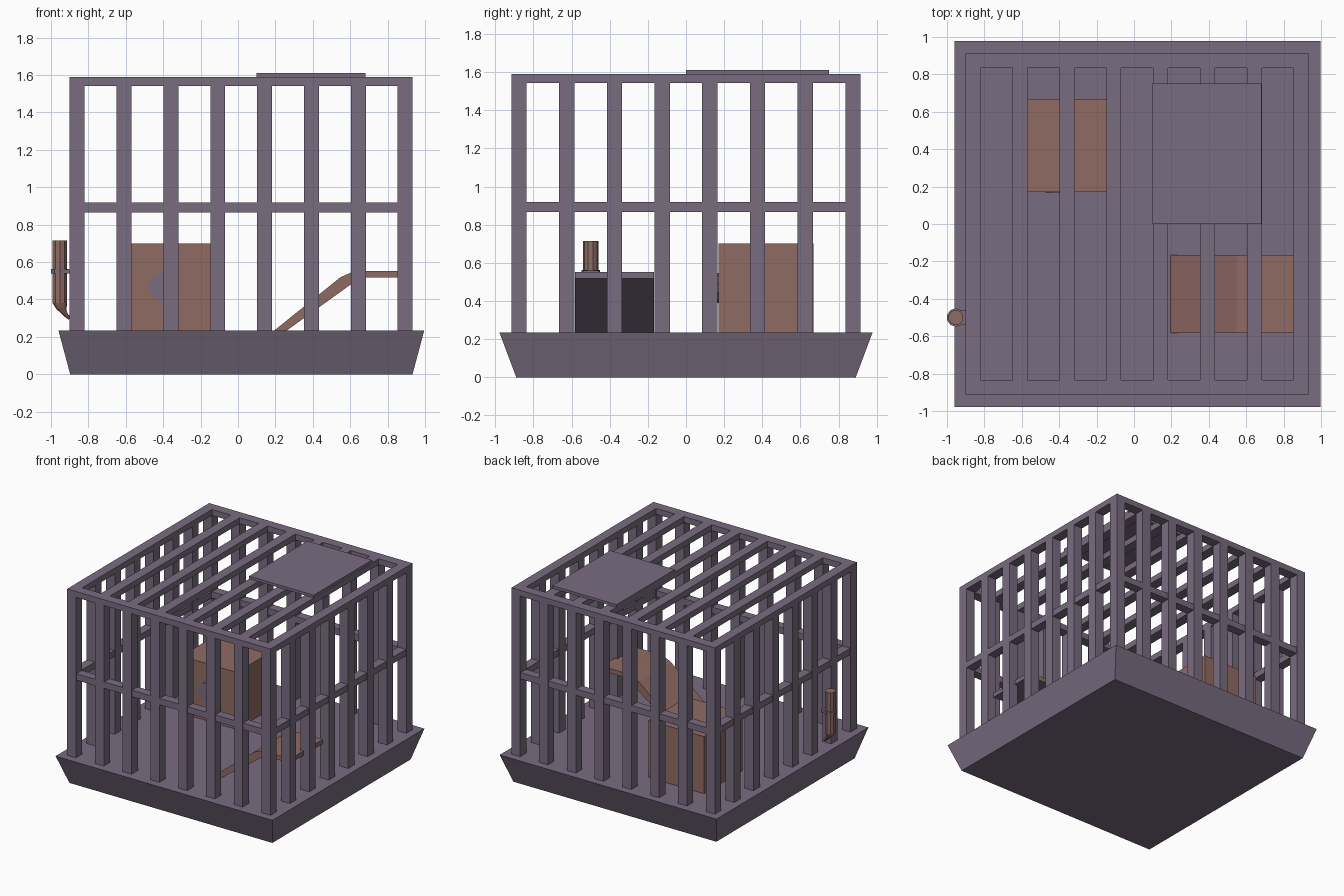
import bpy, bmesh, math
from mathutils import Vector

if "Cube" in bpy.data.objects:
    bpy.data.objects.remove(bpy.data.objects["Cube"])


def material(name, rgb):
    m = bpy.data.materials.new(name)
    m.diffuse_color = (*rgb, 1)
    m.use_nodes = True
    m.node_tree.nodes["Principled BSDF"].inputs["Base Color"].default_value = m.diffuse_color
    return m


PURPLE = material("dusty_purple", (0.19, 0.15, 0.215))
BROWN = material("rose_brown", (0.28, 0.145, 0.125))


def finish(name, bm, *mats):
    bmesh.ops.recalc_face_normals(bm, faces=bm.faces)
    me = bpy.data.meshes.new(name)
    bm.to_mesh(me)
    bm.free()
    for m in mats:
        me.materials.append(m)
    ob = bpy.data.objects.new(name, me)
    bpy.context.collection.objects.link(ob)
    return ob


def add_box(bm, x0, x1, y0, y1, z0, z1):
    vs = bmesh.ops.create_cube(bm, size=1)["verts"]
    for v in vs:
        v.co = Vector(((x0 + x1) / 2 + v.co.x * (x1 - x0),
                       (y0 + y1) / 2 + v.co.y * (y1 - y0),
                       (z0 + z1) / 2 + v.co.z * (z1 - z0)))
    return vs


def box(name, mat, *dims):
    bm = bmesh.new()
    add_box(bm, *dims)
    return finish(name, bm, mat)


def tube(name, mat, rings, sides):
    """Skin a closed tube through (centre, radius, tilt about y) rings."""
    bm = bmesh.new()
    loops = []
    for c, r, tilt in rings:
        loop = []
        for i in range(sides):
            a = 2 * math.pi * (i + 0.5) / sides
            u = r * math.cos(a)
            loop.append(bm.verts.new((c[0] + u * math.cos(tilt), c[1] + r * math.sin(a),
                                      c[2] + u * math.sin(tilt))))
        loops.append(loop)
    for a, b in zip(loops, loops[1:]):
        for i in range(sides):
            j = (i + 1) % sides
            bm.faces.new((a[i], a[j], b[j], b[i]))
    bm.faces.new(loops[0])
    bm.faces.new(loops[-1])
    return finish(name, bm, mat)


# Flared tray
FLOOR = 0.235
bm = bmesh.new()
for v in add_box(bm, -0.96, 0.996, -0.978, 0.978, 0, FLOOR):
    if v.co.z < 0.1:
        v.co.x = -0.897 if v.co.x < 0 else 0.933
        v.co.y = math.copysign(0.89, v.co.y)
finish("tray", bm, PURPLE)

# Cage bars: eight per side, corners shared
W, TOP, RAIL = 0.08, 1.59, 1.542
X0, X1, Y0, Y1 = -0.90, 0.934, -0.915, 0.915
xs = [X0 + i * (X1 - X0 - W) / 7 for i in range(8)]
ys = [Y0 + i * (Y1 - Y0 - W) / 7 for i in range(8)]
bm = bmesh.new()
for x in xs:
    for y in (ys[0], ys[-1]):
        add_box(bm, x, x + W, y, y + W, FLOOR, RAIL)
for y in ys[1:-1]:
    for x in (xs[0], xs[-1]):
        add_box(bm, x, x + W, y, y + W, FLOOR, RAIL)
finish("cage_bars", bm, PURPLE)

# Middle rails
bm = bmesh.new()
E = 0.004
for y in (ys[0], ys[-1]):
    add_box(bm, X0 + E, X1 - E, y + E, y + W - E, 0.866, 0.918)
for x in (xs[0], xs[-1]):
    add_box(bm, x + E, x + W - E, Y0 + W, Y1 - W, 0.866, 0.918)
finish("middle_rails", bm, PURPLE)

# Roof grid
bm = bmesh.new()
for x in xs:
    add_box(bm, x, x + W, Y0 + W, Y1 - W, RAIL, TOP)
for y in (ys[0], ys[-1]):
    add_box(bm, X0, X1, y, y + W, RAIL, TOP)
finish("roof_grid", bm, PURPLE)

# Roof hatch
box("roof_hatch", PURPLE, 0.10, 0.682, 0.0, 0.75, TOP, 1.612)

# Nest house with round doorway plate
box("nest_house", BROWN, -0.63, -0.13, 0.17, 0.668, FLOOR, 0.70)
bm = bmesh.new()
res = bmesh.ops.create_cone(bm, segments=10, cap_ends=True, radius1=0.078, radius2=0.078, depth=0.006)
for v in res["verts"]:
    v.co = Vector((-0.40 + v.co.x, 0.168 + v.co.z, 0.468 + v.co.y))
finish("house_doorway", bm, PURPLE)

# Ramp rising to a platform, underside and ends purple
profile = [(0.195, FLOOR), (0.548, 0.519), (0.61, 0.546), (0.66, 0.553), (0.88, 0.553),
           (0.88, 0.517), (0.655, 0.517), (0.60, 0.478), (0.262, FLOOR)]
bm = bmesh.new()
face = bm.faces.new([bm.verts.new((x, -0.583, z)) for x, z in profile])
ext = bmesh.ops.extrude_face_region(bm, geom=[face])["geom"]
for v in ext:
    if isinstance(v, bmesh.types.BMVert):
        v.co.y = -0.167
bmesh.ops.recalc_face_normals(bm, faces=bm.faces)
for f in bm.faces:
    f.material_index = 1 if f.normal.z < -0.1 or f.normal.x > 0.9 else 0
finish("ramp_platform", bm, BROWN, PURPLE)

# Water bottle with bent spout
BX, BY = -0.952, -0.50
tube("bottle_body", BROWN, [((BX, BY, 0.715), 0.041, 0), ((BX, BY, 0.38), 0.041, 0),
                            ((BX + 0.008, BY, 0.355), 0.030, 0.2),
                            ((BX + 0.020, BY, 0.335), 0.018, 0.5),
                            ((BX + 0.034, BY, 0.315), 0.012, 0.8),
                            ((BX + 0.052, BY, 0.300), 0.010, 1.0)], 10)
# Bottle strap and its link to the cage
tube("bottle_strap", PURPLE, [((BX, BY, 0.562), 0.049, 0), ((BX, BY, 0.538), 0.049, 0)], 10)
box("strap_link", PURPLE, BX, X0 + 0.005, BY - 0.04, BY + 0.04, 0.54, 0.56)
